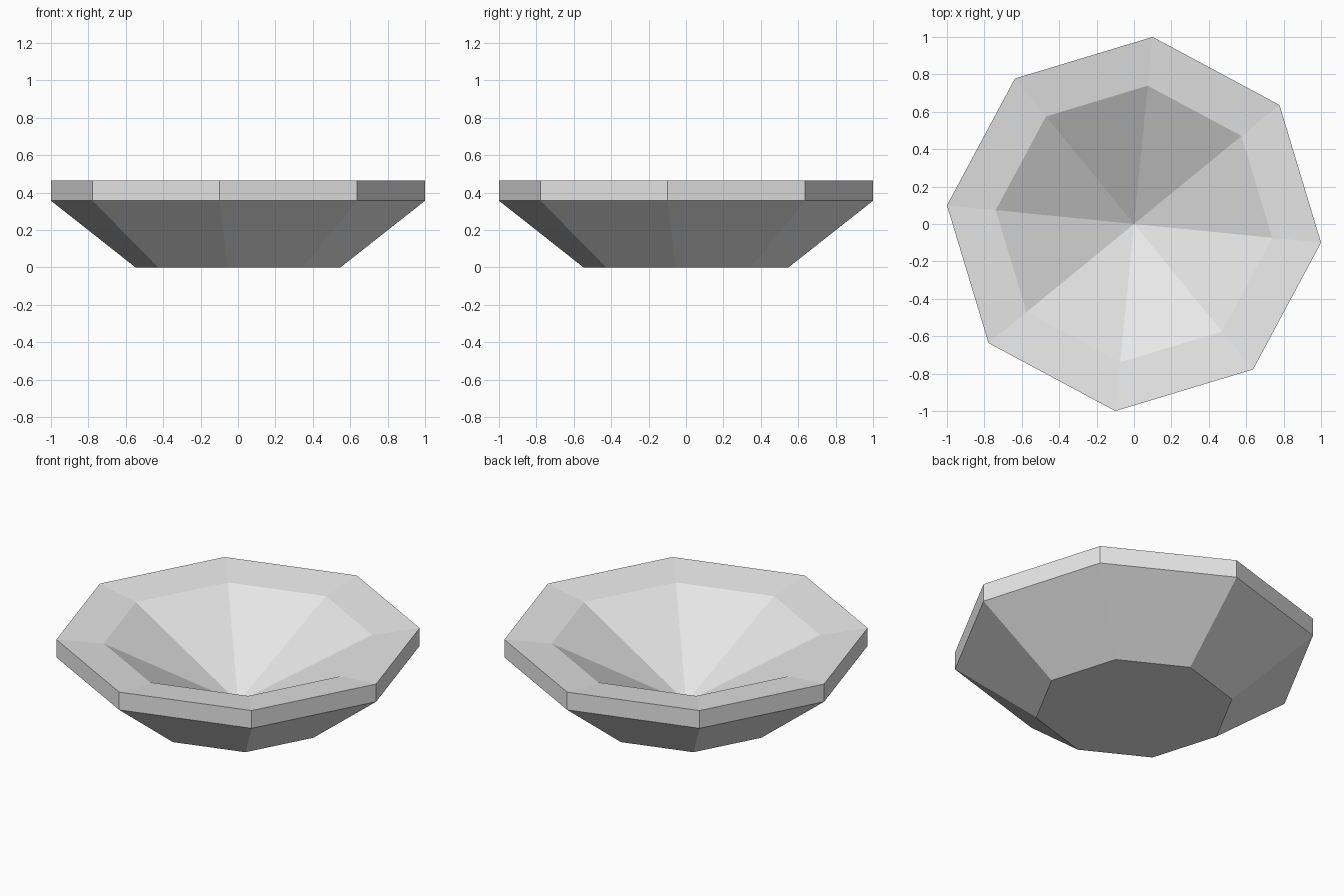
import bpy
import bmesh
from math import cos, sin, radians

cube = bpy.data.objects.get("Cube")
if cube:
    bpy.data.objects.remove(cube, do_unlink=True)

SIDES = 8
TURN = radians(-5.7)

# Bowl profile from the base outward, over the rim and down the inside: (radius, height)
PROFILE = [(0.55, 0.0), (1.005, 0.357), (1.005, 0.465), (0.743, 0.432)]
HOLLOW_DEPTH = 0.05


def make_material(name, colour):
    mat = bpy.data.materials.new(name)
    mat.use_nodes = True
    mat.diffuse_color = colour
    mat.node_tree.nodes["Principled BSDF"].inputs["Base Color"].default_value = colour
    return mat


def ring(bm, radius, z):
    angles = [TURN + radians(360 / SIDES) * i for i in range(SIDES)]
    return [bm.verts.new((radius * cos(a), radius * sin(a), z)) for a in angles]


bm = bmesh.new()
rings = [ring(bm, r, z) for r, z in PROFILE]

# Flat base
bm.faces.new(reversed(rings[0]))

# Outer slope, upright rim and rim top
for low, high in zip(rings, rings[1:]):
    for i in range(SIDES):
        j = (i + 1) % SIDES
        bm.faces.new((low[i], low[j], high[j], high[i]))

# Hollow running down to a single point
tip = bm.verts.new((0, 0, HOLLOW_DEPTH))
for i in range(SIDES):
    bm.faces.new((rings[-1][i], rings[-1][(i + 1) % SIDES], tip))

bmesh.ops.recalc_face_normals(bm, faces=bm.faces)
mesh = bpy.data.meshes.new("bowl")
bm.to_mesh(mesh)
bm.free()

bowl = bpy.data.objects.new("bowl", mesh)
bpy.context.collection.objects.link(bowl)
mesh.materials.append(make_material("light_grey", (0.8, 0.8, 0.8, 1)))
